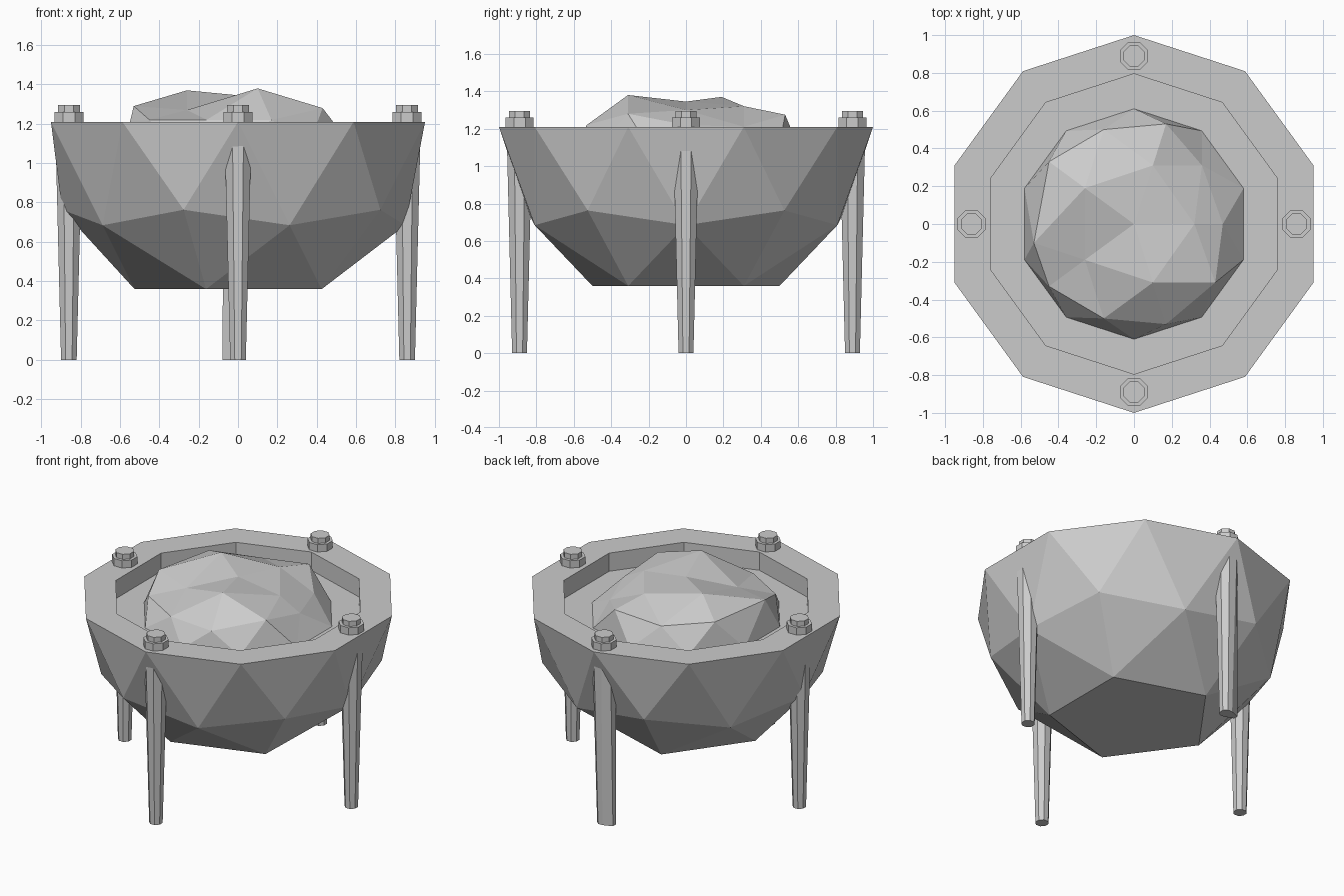
import bpy, bmesh, math
from mathutils import Vector, Matrix

cube = bpy.data.objects.get("Cube")
if cube:
    bpy.data.objects.remove(cube, do_unlink=True)

RIM_Z = 1.21      # top of the bowl
FLOOR_Z = 1.085   # recessed floor the rock rests on

grey = bpy.data.materials.new("stone_grey")
grey.use_nodes = True
COLOUR = (0.6, 0.6, 0.6, 1)
grey.diffuse_color = COLOUR
grey.node_tree.nodes["Principled BSDF"].inputs["Base Color"].default_value = COLOUR


def finish(name, bm):
    bmesh.ops.recalc_face_normals(bm, faces=bm.faces)
    mesh = bpy.data.meshes.new(name)
    bm.to_mesh(mesh)
    bm.free()
    mesh.materials.append(grey)
    obj = bpy.data.objects.new(name, mesh)
    bpy.context.collection.objects.link(obj)
    return obj


def half_icosphere(radius, keep):
    """Low-poly ball holding only the vertices that pass the keep rule."""
    bm = bmesh.new()
    bmesh.ops.create_icosphere(bm, subdivisions=2, radius=radius)
    gone = [v for v in bm.verts if not keep(v.co.z / radius)]
    bmesh.ops.delete(bm, geom=gone, context='VERTS')
    return bm


def add_cone(bm, x, y, z0, z1, r0, r1):
    """Eight-sided upright cone or cylinder."""
    place = Matrix.Translation((x, y, (z0 + z1) / 2)) @ Matrix.Rotation(math.pi / 8, 4, 'Z')
    return bmesh.ops.create_cone(bm, cap_ends=True, segments=8, radius1=r0,
                                 radius2=r1, depth=z1 - z0, matrix=place)["verts"]


# Bowl: lower half ball with a flat base, thick rim and recessed floor
bm = half_icosphere(1, lambda z: -0.95 < z < 0.01)
base_edges = [e for e in bm.edges if e.is_boundary and e.verts[0].co.z < -0.5]
bmesh.ops.contextual_create(bm, geom=base_edges)
loop = [e for e in bm.edges if e.is_boundary]
for scale, drop in ((0.795, 0), (1, RIM_Z - FLOOR_Z)):
    grown = bmesh.ops.extrude_edge_only(bm, edges=loop)["geom"]
    for v in (g for g in grown if isinstance(g, bmesh.types.BMVert)):
        v.co = (v.co.x * scale, v.co.y * scale, v.co.z - drop)
    loop = [g for g in grown if isinstance(g, bmesh.types.BMEdge) and g.is_boundary]
bmesh.ops.contextual_create(bm, geom=loop)
bmesh.ops.translate(bm, verts=bm.verts, vec=(0, 0, RIM_Z))
finish("bowl", bm)

# Rock: flattened half ball with uneven peaks
PEAKS = [
    (0, 0, 1.345),
    (.32, 0, 1.3), (.1, .31, 1.32), (.1, -.31, 1.38), (-.26, .19, 1.37), (-.26, -.19, 1.27),
    (.36, .31, 1.21), (.43, -.31, 1.28), (-.16, .5, 1.24), (-.16, -.5, 1.22), (-.53, -.1, 1.29),
    (.17, .53, 1.275), (.17, -.53, 1.22), (.47, 0, 1.22), (-.45, .33, 1.28), (-.45, -.33, 1.22),
]
bm = half_icosphere(0.61, lambda z: z > -0.01)
raised = [v for v in bm.verts if v.co.z > 0.05]
for v in bm.verts:
    if v not in raised:
        v.co.z = FLOOR_Z
targets = [Vector(p) for p in PEAKS]
for v in raised:
    v.co = min(targets, key=lambda p: (p.xy - v.co.xy).length).copy()
finish("rock", bm)

# Legs and bolts, one pair on each side
SPOTS = {"front": (0, -0.89), "back": (0, 0.89), "left": (0.86, 0), "right": (-0.86, 0)}
for side, (x, y) in SPOTS.items():
    bm = bmesh.new()
    verts = add_cone(bm, x, y, 0, RIM_Z - 0.01, 0.043, 0.075)
    if side == "back":
        # This foot flares out to one side
        for v in verts:
            if v.co.z < 0.01 and v.co.x < -0.03:
                v.co.x = -0.08
    finish(side + "_leg", bm)

    bm = bmesh.new()
    add_cone(bm, x, y, RIM_Z, 1.26, 0.08, 0.08)
    add_cone(bm, x, y, 1.26, 1.295, 0.06, 0.06)
    finish(side + "_bolt", bm)
